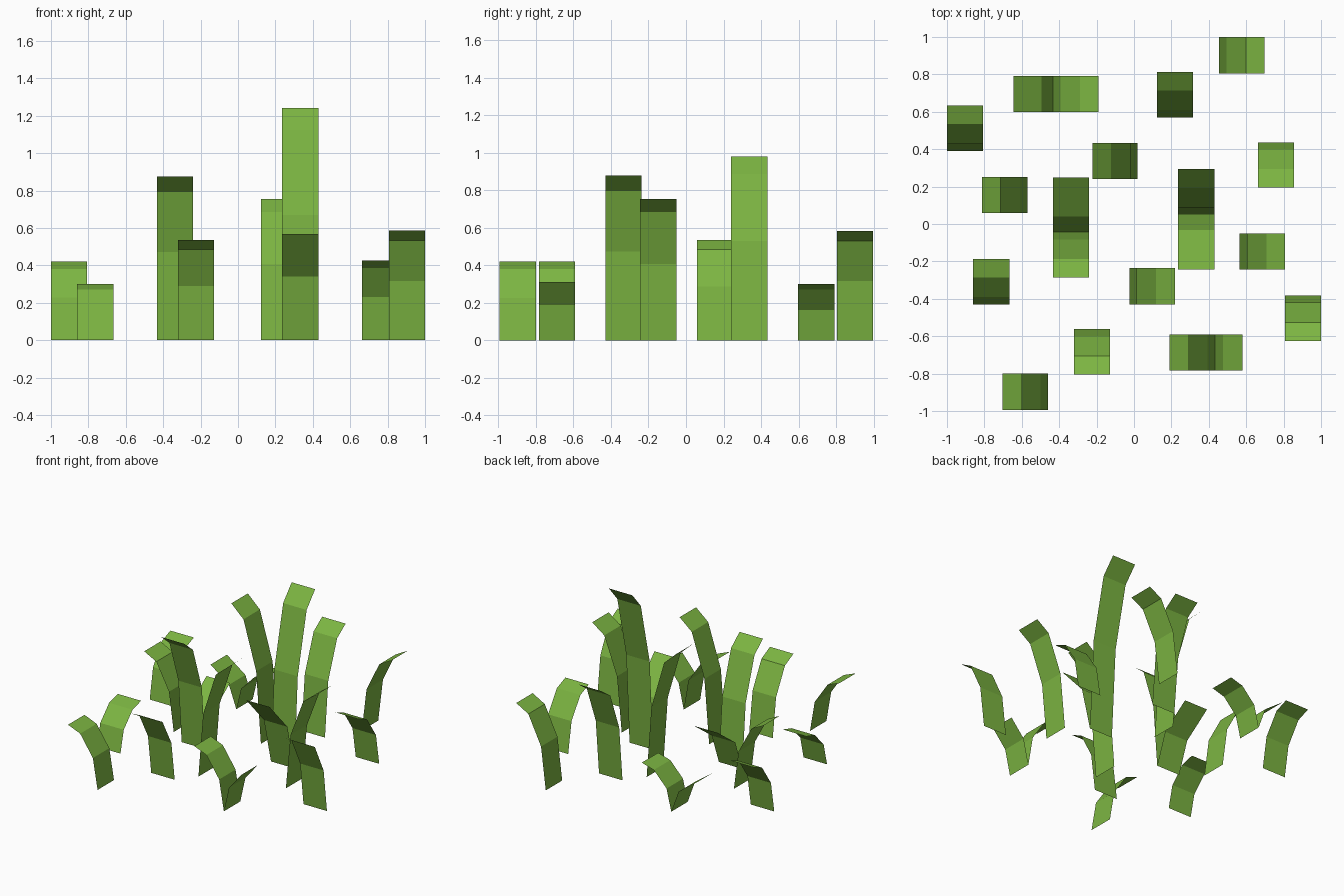
import bpy
from mathutils import Vector

if "Cube" in bpy.data.objects:
    bpy.data.objects.remove(bpy.data.objects["Cube"])

W = 0.193  # blade width

green = bpy.data.materials.new("grass_green")
green.diffuse_color = (0.202, 0.462, 0.054, 1)
green.use_nodes = True
green.node_tree.nodes["Principled BSDF"].inputs["Base Color"].default_value = green.diffuse_color

# Blade profiles: (outward fraction of reach, fraction of height)
LONG = [(0, 0), (0.16, 0.54), (0.59, 0.906), (1, 1)]
SHORT = [(0, 0), (0.285, 0.6), (1, 1)]

DIRS = {"+x": (1, 0, 0), "-x": (-1, 0, 0), "+y": (0, 1, 0), "-y": (0, -1, 0)}


def blade(name, x, y, lean, height, reach=0.243, profile=LONG):
    """Flat bent strip rooted at (x, y) that arches toward the lean direction."""
    d = Vector(DIRS[lean])
    up = Vector((0, 0, 1))
    side = up.cross(d) * W / 2
    verts = []
    for out, rise in profile:
        p = Vector((x, y, 0)) + d * out * reach + up * rise * height
        verts += [p - side, p + side]
    faces = [(2 * i, 2 * i + 2, 2 * i + 3, 2 * i + 1) for i in range(len(profile) - 1)]
    faces = [f[::-1] for f in faces]
    mesh = bpy.data.meshes.new(name)
    mesh.from_pydata(verts, [], faces)
    # the upper side of the arch is the front of the leaf
    if mesh.polygons[-1].normal.z < 0:
        mesh.flip_normals()
    mesh.materials.append(green)
    ob = bpy.data.objects.new(name, mesh)
    bpy.context.collection.objects.link(ob)


# Long blades: root x, root y, lean, height
long_blades = [
    (0.455, 0.902, "+x", 0.585),
    (-0.433, 0.695, "+x", 0.30),
    (0.22, 0.57, "+y", 0.755),
    (-0.903, 0.39, "+y", 0.42),
    (0.02, 0.337, "-x", 0.98),
    (0.76, 0.437, "-y", 0.425),
    (-0.57, 0.155, "-x", 0.535),
    (-0.337, -0.043, "-y", 0.875),
    (0.333, 0.05, "+y", 1.24),
    (0.565, -0.148, "+x", 0.755),
    (-0.763, -0.43, "+y", 0.30),
    (-0.025, -0.333, "+x", 0.88),
    (0.903, -0.382, "-y", 0.587),
    (-0.224, -0.562, "-y", 0.535),
    (0.433, -0.688, "-x", 0.42),
    (-0.46, -0.897, "-x", 0.42),
]
for i, b in enumerate(long_blades):
    blade(f"long_blade_{i + 1}", *b)

# Short side leaves sharing a root with some long blades
short_leaves = [
    (-0.433, 0.695, "-x", 0.275, 0.212),
    (-0.337, -0.043, "+y", 0.38, 0.292),
    (0.333, 0.05, "-y", 0.568, 0.292),
    (0.433, -0.688, "+x", 0.313, 0.148),
]
for i, b in enumerate(short_leaves):
    blade(f"side_leaf_{i + 1}", *b, profile=SHORT)
